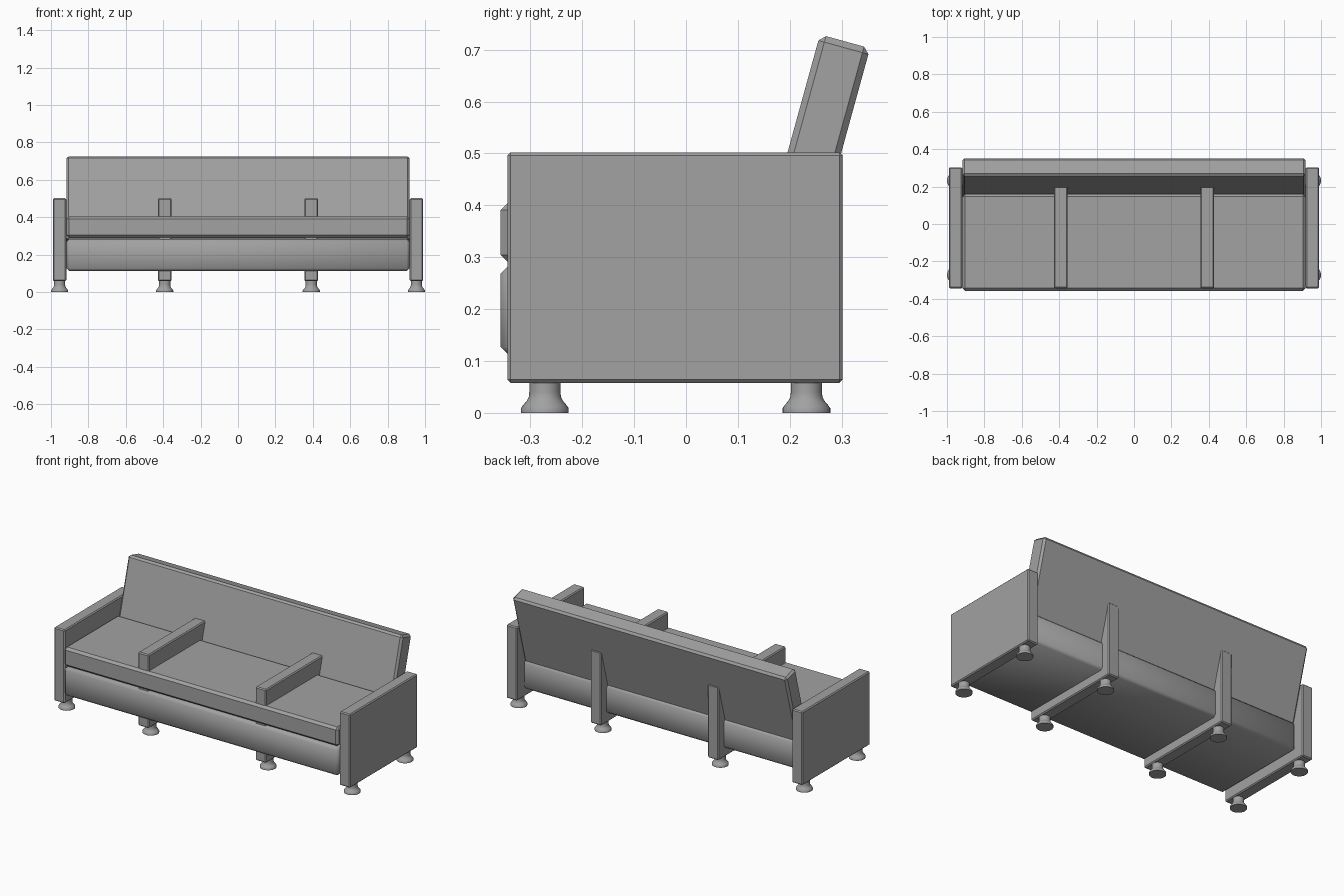
import bpy, bmesh, math

cube = bpy.data.objects.get("Cube")
if cube:
    bpy.data.objects.remove(cube, do_unlink=True)

grey = bpy.data.materials.new("plain grey")
grey.use_nodes = True
colour = (0.36, 0.36, 0.36, 1)
grey.diffuse_color = colour
grey.node_tree.nodes["Principled BSDF"].inputs["Base Color"].default_value = colour


def finish(name, bm, angle):
    bmesh.ops.recalc_face_normals(bm, faces=bm.faces)
    mesh = bpy.data.meshes.new(name)
    bm.to_mesh(mesh)
    bm.free()
    obj = bpy.data.objects.new(name, mesh)
    bpy.context.collection.objects.link(obj)
    mesh.materials.append(grey)
    bpy.ops.object.select_all(action='DESELECT')
    obj.select_set(True)
    bpy.context.view_layer.objects.active = obj
    bpy.ops.object.shade_smooth_by_angle(angle=math.radians(angle))
    return obj


def slab(name, x, y, z, bevel, angle=30):
    """Bevelled box between pairs of x, y and z limits."""
    bm = bmesh.new()
    bmesh.ops.create_cube(bm, size=1)
    for v in bm.verts:
        v.co = [(a + b) / 2 + c * (b - a) for (a, b), c in zip((x, y, z), v.co)]
    bmesh.ops.bevel(bm, geom=bm.edges[:], offset=bevel, segments=1,
                    profile=0.5, affect='EDGES')
    return finish(name, bm, angle)


def foot(name, x, y):
    """Flared round foot, turned from a profile of radius and height."""
    profile = [(0, 0), (0.046, 0), (0.046, 0.009), (0.041, 0.016), (0.035, 0.023),
               (0.031, 0.031), (0.03, 0.04), (0.03, 0.07), (0, 0.07)]
    bm = bmesh.new()
    verts = [bm.verts.new((r, 0, z)) for r, z in profile]
    edges = [bm.edges.new(pair) for pair in zip(verts, verts[1:])]
    bmesh.ops.spin(bm, geom=verts + edges, axis=(0, 0, 1), cent=(0, 0, 0),
                   angle=math.tau, steps=32)
    bmesh.ops.remove_doubles(bm, verts=bm.verts[:], dist=0.0001)
    obj = finish(name, bm, 50)
    obj.location = (x, y, 0)


# Seat base and seat cushion
slab("seat_base", (-0.917, 0.917), (-0.357, 0.25), (0.112, 0.284), 0.015, 50)
slab("seat_cushion", (-0.917, 0.917), (-0.357, 0.16), (0.29, 0.405), 0.014)

# Reclined backrest, tilted about its lower front edge
back = slab("backrest", (-0.917, 0.917), (0, 0.1), (0, 0.468), 0.012)
back.location = (0, 0.134, 0.278)
back.rotation_euler.x = math.radians(-15.4)

# Arm panels, each standing on two feet
for side, sign in (("left", 1), ("right", -1)):
    for place, x in (("outer", 0.954), ("inner", 0.392)):
        cx = sign * x
        slab(f"{side}_{place}_arm", (cx - 0.036, cx + 0.036), (-0.344, 0.302),
             (0.058, 0.502), 0.006)
        for end, y in (("front", -0.272), ("back", 0.232)):
            foot(f"{side}_{place}_{end}_foot", cx, y)
